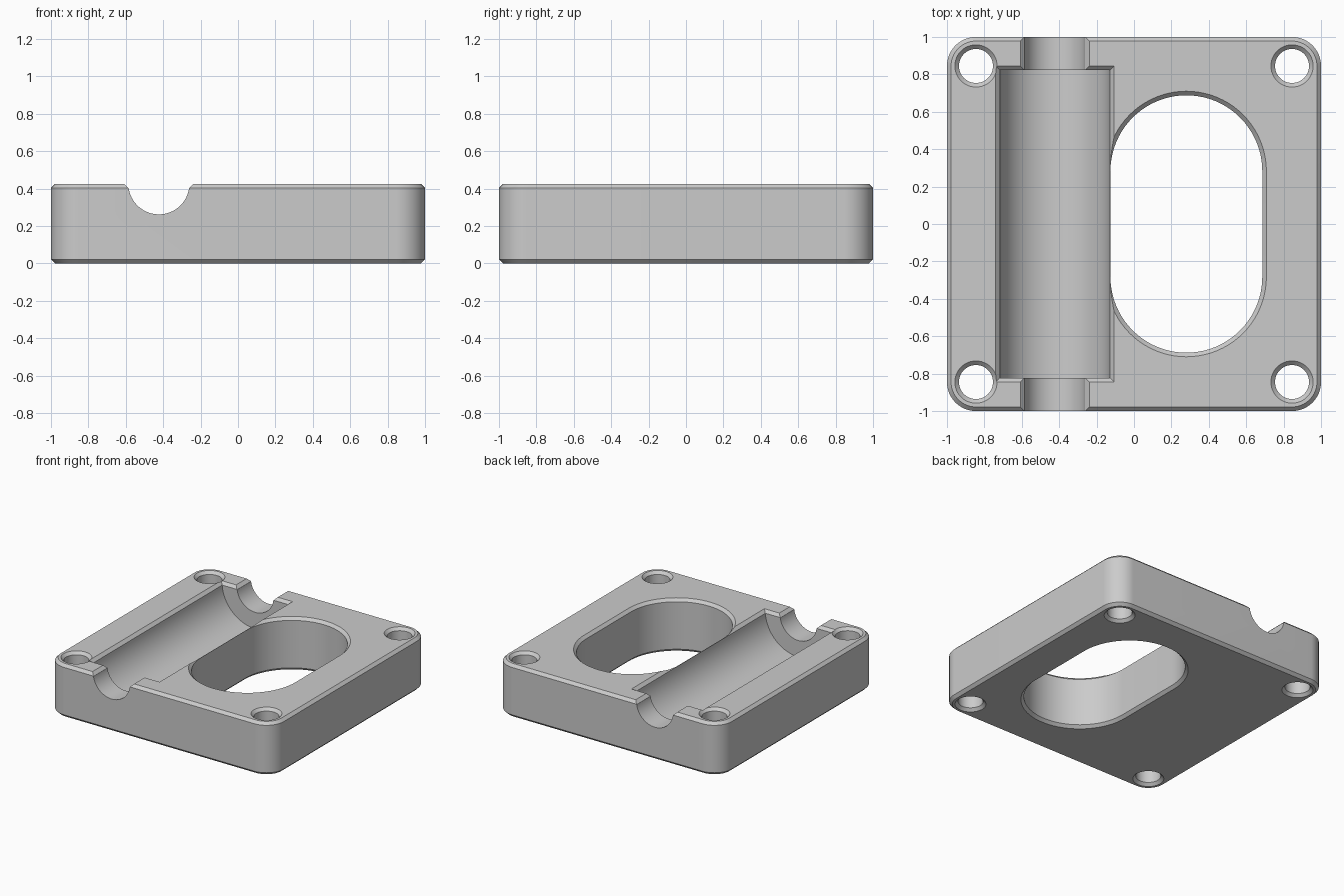
import bpy
import bmesh
from math import sin, cos, pi
from mathutils import Matrix

if "Cube" in bpy.data.objects:
    bpy.data.objects.remove(bpy.data.objects["Cube"])

HEIGHT = 0.425
BEVEL = 0.022       # chamfer on every outer and hole edge
CORNER = 0.155      # plan radius of the block corners
CHANNEL_X = -0.423

grey = bpy.data.materials.new("grey metal")
grey.use_nodes = True
colour = (0.6, 0.6, 0.6, 1)
grey.diffuse_color = colour
grey.node_tree.nodes["Principled BSDF"].inputs["Base Color"].default_value = colour


def finish(name, bm):
    bmesh.ops.remove_doubles(bm, verts=bm.verts, dist=1e-5)
    bmesh.ops.recalc_face_normals(bm, faces=bm.faces)
    mesh = bpy.data.meshes.new(name)
    bm.to_mesh(mesh)
    bm.free()
    mesh.materials.append(grey)
    obj = bpy.data.objects.new(name, mesh)
    bpy.context.collection.objects.link(obj)
    return obj


def loft(name, x, y, half_x, half_y, radius, levels, segments=20):
    """Rounded rectangle stacked through levels of (z, outward offset)."""
    bm = bmesh.new()
    rings = []
    for z, grow in levels:
        r = max(radius + grow, 0) if radius else 0
        ring = []
        for corner, (sx, sy) in enumerate([(1, 1), (-1, 1), (-1, -1), (1, -1)]):
            cx = x + sx * (half_x + grow - r)
            cy = y + sy * (half_y + grow - r)
            for i in range(segments + 1):
                a = (corner + i / segments) * pi / 2
                ring.append(bm.verts.new((cx + r * cos(a), cy + r * sin(a), z)))
        rings.append(ring)
    n = len(rings[0])
    for low, high in zip(rings, rings[1:]):
        for i in range(n):
            j = (i + 1) % n
            bm.faces.new((low[i], low[j], high[j], high[i]))
    bm.faces.new(rings[0])
    bm.faces.new(rings[-1])
    return finish(name, bm)


def rod(name, radius, half_length):
    """Cylinder along y, centred on the top face."""
    bm = bmesh.new()
    place = Matrix.Translation((CHANNEL_X, 0, HEIGHT)) @ Matrix.Rotation(pi / 2, 4, "X")
    bmesh.ops.create_cone(bm, cap_ends=True, segments=96, radius1=radius,
                          radius2=radius, depth=2 * half_length, matrix=place)
    return finish(name, bm)


def cut(target, cutter):
    cutter.hide_render = True
    mod = target.modifiers.new("cut", "BOOLEAN")
    mod.operation = "DIFFERENCE"
    mod.solver = "EXACT"
    mod.object = cutter
    bpy.context.view_layer.objects.active = target
    bpy.ops.object.modifier_apply(modifier=mod.name)
    bpy.data.objects.remove(cutter)


# Block with chamfered top and bottom rims
block = loft("housing_block", 0, 0, 1, 1, CORNER,
             [(0, -BEVEL), (BEVEL, 0), (HEIGHT - BEVEL, 0), (HEIGHT, -BEVEL)])

# Through openings, countersunk at both ends
OVER = 0.03
through = [(-OVER, BEVEL + OVER), (BEVEL, 0),
           (HEIGHT - BEVEL, 0), (HEIGHT + OVER, BEVEL + OVER)]
for sx in (-1, 1):
    for sy in (-1, 1):
        cut(block, loft("bolt_hole_cutter", sx * 0.845, sy * 0.845,
                        0.091, 0.091, 0.091, through, 12))
cut(block, loft("slot_cutter", 0.28, 0, 0.406, 0.688, 0.406, through))

# Half-round channels with straight chamfers along their rims
SLOPE = 0.04
rim = [(HEIGHT - SLOPE, -SLOPE), (HEIGHT + SLOPE, SLOPE)]
for name, radius, half_length, rim_half in (("bearing", 0.295, 0.823, 0.845),
                                            ("shaft", 0.163, 1.2, 1.2)):
    cut(block, rod(name + "_channel_cutter", radius, half_length))
    cut(block, loft(name + "_rim_cutter", CHANNEL_X, 0,
                    radius + BEVEL, rim_half, 0, rim, 1))

# Smooth the curved walls, keep chamfers crisp
bpy.ops.object.select_all(action="DESELECT")
block.select_set(True)
bpy.context.view_layer.objects.active = block
bpy.ops.object.shade_smooth_by_angle(angle=pi / 6)
